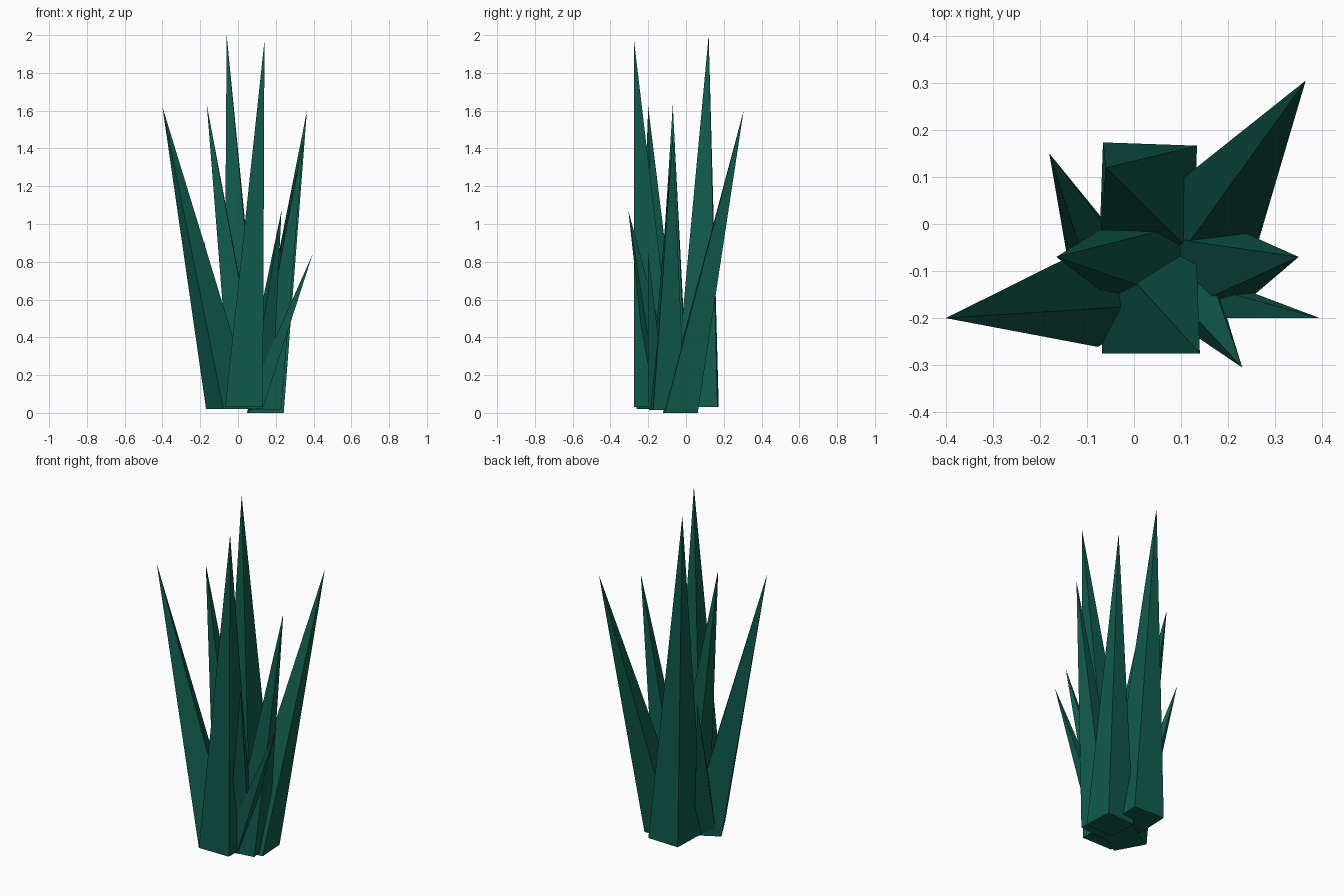
import bpy
import bmesh
from math import radians
from mathutils import Matrix, Vector

if "Cube" in bpy.data.objects:
    bpy.data.objects.remove(bpy.data.objects["Cube"])

green = bpy.data.materials.new("leaf_green")
green.diffuse_color = (0.005, 0.105, 0.07, 1)
green.use_nodes = True
green.node_tree.nodes["Principled BSDF"].inputs["Base Color"].default_value = green.diffuse_color


def blade(name, tip, centre, width, depth, turn, z):
    """Four-sided spike: turned rectangular base drawn to an off-centre tip."""
    bm = bmesh.new()
    rot = Matrix.Rotation(radians(turn), 3, 'Z')
    corners = [(-1, -1), (1, -1), (1, 1), (-1, 1)]
    base = [bm.verts.new(rot @ Vector((sx * width / 2, sy * depth / 2, 0))
                         + Vector((*centre, z))) for sx, sy in corners]
    point = bm.verts.new(tip)
    bm.faces.new(base[::-1])
    for i in range(4):
        bm.faces.new((base[i], base[(i + 1) % 4], point))
    mesh = bpy.data.meshes.new(name)
    bm.to_mesh(mesh)
    bm.free()
    mesh.materials.append(green)
    bpy.context.collection.objects.link(bpy.data.objects.new(name, mesh))


# Two tall upright blades
blade("tall_back_blade", (-.06, .12, 2.0), (.03, .055), .2, .23, -2, .03)
blade("tall_front_blade", (.14, -.275, 1.97), (.032, -.16), .2, .23, 0, .03)
# Medium blades leaning outwards
blade("left_leaning_blade", (-.4, -.2, 1.62), (-.04, -.132), .19, .19, 29, .02)
blade("right_leaning_blade", (.365, .305, 1.6), (.145, -.03), .185, .175, 3, 0)
blade("left_inner_blade", (-.165, -.07, 1.63), (.05, -.08), .17, .18, -2, .025)
blade("right_inner_blade", (.35, -.07, 1.47), (.14, -.1), .155, .17, 8, .015)
# Short outer blades
blade("short_back_blade", (-.18, .15, .91), (-.055, -.105), .12, .12, 35, .02)
blade("short_front_blade", (.23, -.305, 1.07), (.095, -.105), .13, .13, 22, .02)
blade("short_right_blade", (.395, -.2, .84), (.08, -.15), .1, .1, 0, .02)
